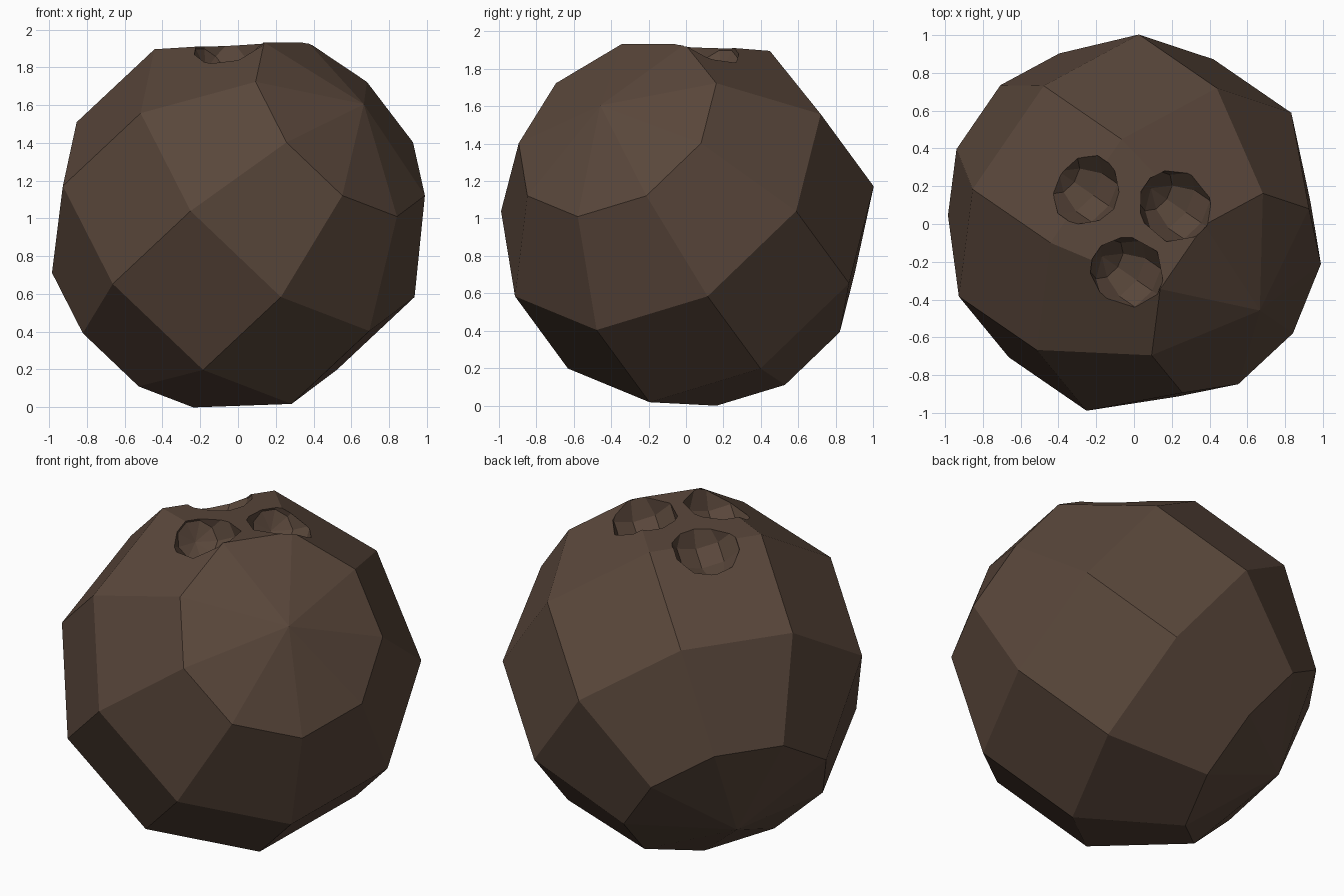
import bpy, bmesh, math
from mathutils import Matrix, Vector

if "Cube" in bpy.data.objects:
    bpy.data.objects.remove(bpy.data.objects["Cube"])

# Shared tilt: local Z is the sphere's pole, local Y the downhill direction
az = math.radians(-34.5)
el = math.atan2(0.611, 0.791)
pole = Vector((math.cos(az) * math.cos(el), math.sin(az) * math.cos(el), math.sin(el)))
down = Vector((math.cos(az) * math.sin(el), math.sin(az) * math.sin(el), -math.cos(el)))
tilt = Matrix((down.cross(pole), down, pole)).transposed().to_4x4()


def low_poly_ball(name, radius, centre):
    bm = bmesh.new()
    bmesh.ops.create_uvsphere(bm, u_segments=9, v_segments=5, radius=radius,
                              matrix=Matrix.Translation(centre) @ tilt)
    bmesh.ops.recalc_face_normals(bm, faces=bm.faces)
    mesh = bpy.data.meshes.new(name)
    bm.to_mesh(mesh)
    bm.free()
    obj = bpy.data.objects.new(name, mesh)
    bpy.context.collection.objects.link(obj)
    return obj


# Coconut shell
shell = low_poly_ball("coconut_shell", 1.022, (0, 0, 0.98))
brown = bpy.data.materials.new("husk_brown")
brown.diffuse_color = (0.10, 0.062, 0.043, 1)
brown.use_nodes = True
brown.node_tree.nodes["Principled BSDF"].inputs["Base Color"].default_value = brown.diffuse_color
shell.data.materials.append(brown)

# Three eye holes
for i, c in enumerate([(-0.27, 0.19, 1.91), (0.22, 0.10, 1.91), (-0.04, -0.26, 1.91)]):
    cutter = low_poly_ball(f"eye_cutter_{i + 1}", 0.2, c)
    cutter.data.materials.append(brown)
    cutter.hide_render = True
    cutter.hide_set(True)
    mod = shell.modifiers.new(f"eye_{i + 1}", 'BOOLEAN')
    mod.operation = 'DIFFERENCE'
    mod.solver = 'EXACT'
    mod.object = cutter
